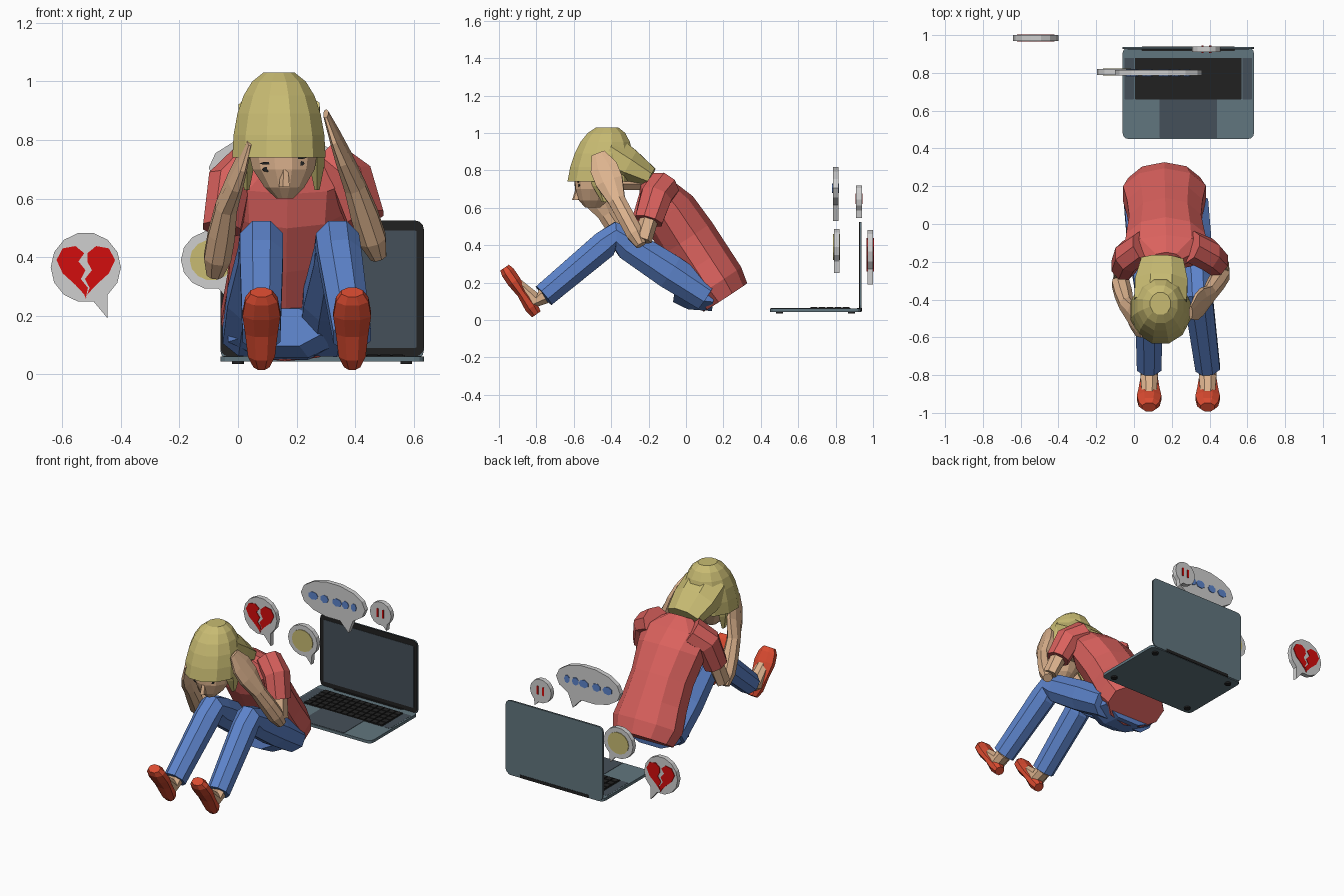
import bpy, bmesh, math
from mathutils import Vector, Matrix

if "Cube" in bpy.data.objects:
    bpy.data.objects.remove(bpy.data.objects["Cube"], do_unlink=True)


def material(name, red, green, blue):
    colour = (red, green, blue, 1)
    mat = bpy.data.materials.new(name)
    mat.use_nodes = True
    mat.diffuse_color = colour
    mat.node_tree.nodes["Principled BSDF"].inputs["Base Color"].default_value = colour
    return mat


SKIN = material("skin", .72, .45, .27)
HAIR = material("blonde", .58, .5, .17)
SHIRT = material("coral_red", .7, .12, .11)
JEANS = material("denim_blue", .11, .23, .6)
SHOE = material("shoe_red", .7, .07, .03)
PALE = material("pale_grey", .62, .62, .62)
RED = material("heart_red", .65, .004, .004)
SLATE = material("slate", .12, .18, .21)
DARK = material("dark_slate", .06, .08, .1)
BLACK = material("black", .015, .015, .015)


def finish(name, bm, mat):
    bmesh.ops.recalc_face_normals(bm, faces=bm.faces)
    mesh = bpy.data.meshes.new(name)
    bm.to_mesh(mesh)
    bm.free()
    mesh.materials.append(mat)
    bpy.context.collection.objects.link(bpy.data.objects.new(name, mesh))


def along(path, t):
    i = min(int(t), len(path) - 2)
    return Vector(path[i]).lerp(Vector(path[i + 1]), t - i)


def loft(name, mat, path, sections, sides=8, level=False):
    """Skin sections (place on path, half width, half depth); level keeps them horizontal."""
    bm = bmesh.new()
    centres = [along(path, section[0]) for section in sections]
    loops = []
    for i, (place, width, depth) in enumerate(sections):
        axis = centres[min(i + 1, len(centres) - 1)] - centres[max(i - 1, 0)]
        axis = Vector((0, 0, 1)) if level else axis.normalized()
        across = (Vector((1, 0, 0)) - axis * axis.x).normalized()
        outward = axis.cross(across)
        angles = [math.tau * (k + .5) / sides for k in range(sides)]
        loops.append([bm.verts.new(centres[i] + across * width * math.cos(a) + outward * depth * math.sin(a))
                      for a in angles])
    for low, high in zip(loops, loops[1:]):
        for k in range(sides):
            bm.faces.new((low[k], low[k - 1], high[k - 1], high[k]))
    bm.faces.new(loops[0])
    bm.faces.new(loops[-1])
    finish(name, bm, mat)


def slab(name, mat, outline, depth, place):
    """Extrude a flat outline, then place it lying down or standing up."""
    bm = bmesh.new()
    face = bm.faces.new([bm.verts.new((u, v, 0)) for u, v in outline])
    extruded = bmesh.ops.extrude_face_region(bm, geom=[face])["geom"]
    moved = [item for item in extruded if isinstance(item, bmesh.types.BMVert)]
    bmesh.ops.translate(bm, vec=(0, 0, depth), verts=moved)
    for vert in bm.verts:
        vert.co = place(*vert.co)
    finish(name, bm, mat)


def lying(height):
    return lambda u, v, w: (u, v, height + w)


def standing(y):
    return lambda u, v, w: (u, y + w, v)


def oval(cx, cy, rx, ry, sides=14):
    angles = [math.tau * k / sides for k in range(sides)]
    return [(cx + rx * math.cos(a), cy + ry * math.sin(a)) for a in angles]


def rounded(left, right, low, high, radius):
    corners = ((right, high), (left, high), (left, low), (right, low))
    outline = []
    for quarter, (x, y) in enumerate(corners):
        cx = x - math.copysign(radius, x - (left + right) / 2)
        cy = y - math.copysign(radius, y - (low + high) / 2)
        for step in range(4):
            a = (quarter + step / 3) * math.pi / 2
            outline.append((cx + radius * math.cos(a), cy + radius * math.sin(a)))
    return outline


# Shirt and hips
tail, nape = (.16, .21, .12), (.17, -.2, .75)
loft("shirt", SHIRT, (tail, nape), [
    (0, .2, .14), (.12, .23, .16), (.3, .21, .16), (.5, .2, .16),
    (.73, .22, .15), (.88, .23, .11), (1, .09, .06)], sides=10)
loft("jeans_hips", JEANS, ((.16, .15, .13), (.16, -.06, .16)), [(0, .2, .09), (.6, .21, .1), (1, .13, .07)])

# Legs, ankles and shoes
LEG = [(0, .1, .09), (.4, .1, .1), (.85, .08, .09), (1, .08, .08), (1.15, .08, .08), (2, .07, .07)]
ANKLE = [(0, .05, .05), (1, .05, .05), (2, .04, .03)]
SHOE_SHAPE = [(0, .03, .03), (.15, .05, .04), (.45, .06, .03), (.7, .07, .04), (.9, .06, .04), (1, .04, .03)]
for side, hip, knee, foot in (("right", .04, .08, .08), ("left", .3, .34, .39)):
    cuff = (foot, -.76, .13)
    loft(side + "_jeans_leg", JEANS, ((hip, .11, .13), (knee, -.38, .45), cuff), LEG)
    loft(side + "_ankle", SKIN, (cuff, (foot, -.81, .1), (foot, -.92, .21)), ANKLE)
    loft(side + "_shoe", SHOE, ((foot, -.8, .03), (foot, -.97, .28)), SHOE_SHAPE)

# Arms: collar, shoulder, elbow, wrist and fingertip joints, with hands holding the head
SLEEVE = [(0, .08, .09), (1, .08, .09), (1.5, .07, .08)]
UPPER_ARM = [(1.4, .05, .05), (1.9, .04, .05)]
FOREARM = [(2, .03, .03), (2.25, .05, .05), (2.6, .05, .05), (3, .04, .05),
           (3.4, .03, .08), (3.7, .02, .08), (4, .01, .04)]
ARMS = {
    "right": ((.05, -.12, .72), (-.03, -.17, .65), (-.08, -.28, .34), (-.04, -.43, .57), (.04, -.57, .8)),
    "left": ((.3, -.12, .72), (.39, -.16, .66), (.48, -.24, .4), (.4, -.37, .64), (.3, -.47, .89)),
}
for side, joints in ARMS.items():
    loft(side + "_sleeve", SHIRT, joints, SLEEVE)
    loft(side + "_upper_arm", SKIN, joints, UPPER_ARM, sides=6)
    loft(side + "_forearm_and_hand", SKIN, joints, FOREARM)

# Head and face
chin, brow = (.16, -.5, .6), (.15, -.46, .85)
loft("neck", SKIN, (nape, (.16, -.42, .75)), [(0, .06, .06), (1, .06, .06)])
loft("face", SKIN, (chin, brow), [
    (0, .03, .04), (.15, .07, .08), (.4, .11, .11), (.6, .12, .12), (1, .12, .12)], sides=12, level=True)
loft("nose", SKIN, ((.16, -.59, .64), (.16, -.56, .74)), [(0, .02, .02), (1, .01, .02)], sides=5, level=True)
for side, x, z in (("right", .1, .7), ("left", .21, .72)):
    slab(side + "_eye", BLACK, oval(x, z, .018, .009, sides=8), .009, standing(-.574))
    slab(side + "_brow", BLACK, oval(x, z + .02, .026, .005, sides=6), .009, standing(-.58))

# Hair: domed cap, hanging back and side locks
dome = []
for step in range(6):
    angle = math.radians(15 * step)
    spread = math.cos(angle) ** .8
    dome.append((math.sin(angle), .165 * spread, .18 * spread))
loft("hair_cap", HAIR, ((.14, -.46, .74), (.14, -.42, 1.04)), dome, sides=12, level=True)
loft("hair_back", HAIR, ((.14, -.42, .88), (.15, -.19, .76)), [(0, .15, .13), (.5, .15, .1), (1, .12, .06)])
for side, x in (("right", .03), ("left", .27)):
    loft(side + "_hair_lock", HAIR, ((x, -.45, .8), (x, -.43, .63)),
         [(0, .03, .08), (.5, .03, .06), (1, .01, .02)], sides=6, level=True)

# Laptop base with trackpad, keyboard and feet
LEFT, RIGHT, FRONT, BACK = -.06, .635, .45, .935
KEYS_FRONT, KEYS_BACK, DECK = .66, .88, .06
slab("laptop_base", SLATE, rounded(LEFT, RIGHT, FRONT, BACK, .03), .018, lying(.043))
slab("trackpad", DARK, rounded(.135, .44, FRONT + .005, KEYS_FRONT, .005), .003, lying(DECK))
slab("keyboard_bed", BLACK, rounded(.005, .57, KEYS_FRONT, KEYS_BACK, .005), .003, lying(DECK))
for edge in (LEFT + .01, RIGHT - .06):
    slab("speaker_strip", DARK, rounded(edge, edge + .05, KEYS_FRONT, KEYS_BACK, .004), .002, lying(DECK))
keys = bmesh.new()
for row in range(5):
    for column in range(13):
        spot = Matrix.Translation((.03 + column * .043, KEYS_FRONT + .024 + row * .043, DECK + .005))
        bmesh.ops.create_cube(keys, size=1, matrix=spot @ Matrix.Diagonal((.037, .037, .006, 1)))
finish("keys", keys, BLACK)
for x in (LEFT + .06, RIGHT - .06):
    for y in (FRONT + .05, BACK - .05):
        slab("rubber_foot", BLACK, oval(x, y, .02, .02), .01, lying(.034))

# Laptop lid with screen and hinge
TOP = .525
slab("laptop_lid", SLATE, rounded(LEFT, RIGHT, .05, TOP, .03), .008, standing(.93))
slab("screen_bezel", BLACK, rounded(LEFT, RIGHT, DECK, TOP, .03), .004, standing(.926))
slab("display", DARK, rounded(LEFT + .025, RIGHT - .025, .09, TOP - .035, .004), .003, standing(.924))
slab("hinge", BLACK, rounded(LEFT + .1, RIGHT - .1, BACK - .02, BACK + .005, .008), .02, lying(.045))


# Speech bubbles with the same marks on both sides
def bubble(name, centre, rx, rz, y, tip, mat, marks):
    cx, cz = centre
    body = oval(cx, cz, rx, rz)
    body.insert(12, tip)
    slab(name + "_bubble", PALE, body, .03, standing(y - .015))
    for mark in marks:
        for face in (y - .019, y + .013):
            slab(name + "_mark", mat, [(cx + u, cz + v) for u, v in mark], .006, standing(face))


def heart_half(side, size=.1):
    """Half of a heart curve closed by a zigzag crack."""
    outline = []
    for step in range(1, 9):
        t = step * math.pi / 8
        height = 13 * math.cos(t) - 5 * math.cos(2 * t) - 2 * math.cos(3 * t) - math.cos(4 * t)
        outline.append((side * size * math.sin(t) ** 3, size * height / 16))
    for step in range(4):
        outline.append((side * (.003 + .004 * step) + .01 * (-1) ** step, .03 * step - .07))
    return outline


blots = [oval(u, 0, r, .026, sides=7) for u, r in ((-.14, .035), (-.06, .03), (.03, .035), (.09, .025), (.15, .02))]
dashes = [rounded(u - .006, u + .006, -.025, .03, .004) for u in (-.02, .02)]
bubble("broken_heart", (-.52, .365), .12, .12, .985, (-.445, .19), RED, [heart_half(-1), heart_half(1)])
bubble("yellow_face", (-.09, .39), .105, .1, .805, (-.03, .25), HAIR, [oval(0, 0, .075, .07)])
bubble("chat", (.13, .705), .23, .115, .8, (.24, .53), JEANS, blots)
bubble("alert", (.383, .645), .076, .076, .925, (.425, .545), RED, dashes)
